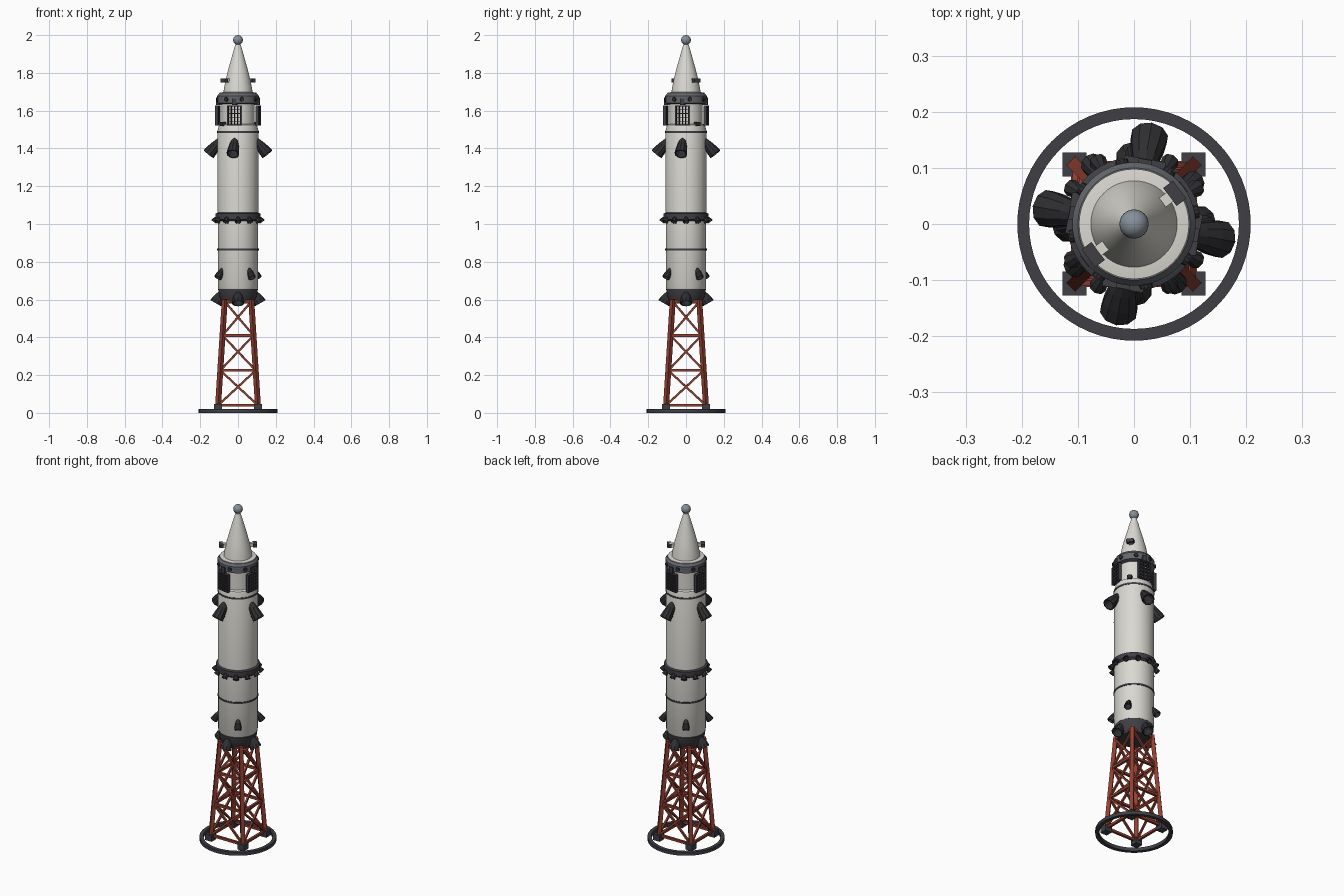
import bpy, bmesh
from math import radians, pi, cos, sin
from mathutils import Matrix, Vector

cube = bpy.data.objects.get("Cube")
if cube:
    bpy.data.objects.remove(cube, do_unlink=True)


def material(name, r, g, b):
    m = bpy.data.materials.new(name)
    m.diffuse_color = (r, g, b, 1)
    m.use_nodes = True
    bsdf = m.node_tree.nodes["Principled BSDF"]
    bsdf.inputs["Base Color"].default_value = (r, g, b, 1)
    bsdf.inputs["Roughness"].default_value = 0.7
    return m


WHITE = material("warm white", 0.70, 0.69, 0.64)
DARK = material("dark slate", 0.05, 0.05, 0.06)
BLACK = material("soot black", 0.028, 0.028, 0.032)
GREY = material("collar grey", 0.13, 0.135, 0.15)
STEEL = material("blue steel", 0.24, 0.28, 0.32)
RED = material("oxide red", 0.28, 0.05, 0.03)


def finish(name, bm, mat, smooth=False):
    bmesh.ops.recalc_face_normals(bm, faces=bm.faces)
    mesh = bpy.data.meshes.new(name)
    bm.to_mesh(mesh)
    bm.free()
    mesh.materials.append(mat)
    obj = bpy.data.objects.new(name, mesh)
    bpy.context.collection.objects.link(obj)
    if smooth:
        bpy.ops.object.select_all(action='DESELECT')
        obj.select_set(True)
        bpy.context.view_layer.objects.active = obj
        bpy.ops.object.shade_smooth_by_angle(angle=radians(30))
    return obj


def lathe(bm, profile, sides, matrix=Matrix(), closed=False):
    """Revolve (radius, height) points; open profiles are capped at both ends."""
    rings = []
    for r, z in profile:
        rings.append([bm.verts.new(matrix @ Vector((r * cos(2 * pi * i / sides), r * sin(2 * pi * i / sides), z)))
                      for i in range(sides)])
    pairs = list(zip(rings, rings[1:]))
    if closed:
        pairs.append((rings[-1], rings[0]))
    for a, b in pairs:
        for i in range(sides):
            j = (i + 1) % sides
            bm.faces.new((a[i], a[j], b[j], b[i]))
    if not closed:
        bm.faces.new(rings[0])
        bm.faces.new(rings[-1])


def turned(name, profile, mat, sides=48, closed=False):
    bm = bmesh.new()
    lathe(bm, profile, sides, closed=closed)
    return finish(name, bm, mat, True)


def polar(angle, radius, z):
    return Matrix.Rotation(radians(angle), 4, 'Z') @ Matrix.Translation((radius, 0, z))


def box(bm, matrix, size):
    bmesh.ops.create_cube(bm, size=1, matrix=matrix @ Matrix.Diagonal((*size, 1)))


def beam(bm, a, b, thick):
    a, b = Vector(a), Vector(b)
    turn = (b - a).to_track_quat('Z', 'Y').to_matrix().to_4x4()
    box(bm, Matrix.Translation((a + b) / 2) @ turn, (thick, thick, (b - a).length))


def nozzles(name, angles, radius, z, tilt, length, mouth, sides=10):
    """Faceted hollow bells leaning outward and down."""
    bell = [(0.35, 0.05), (0.45, 0), (0.72, -0.35), (0.92, -0.7), (1, -1), (0.85, -1), (0.3, -0.4)]
    bm = bmesh.new()
    for a in angles:
        m = polar(a, radius, z) @ Matrix.Rotation(radians(-tilt), 4, 'Y')
        lathe(bm, [(r * mouth, h * length) for r, h in bell], sides, m)
    return finish(name, bm, BLACK)


FIN = [-10 + 90 * k for k in range(4)]
DIAGONAL = [35 + 90 * k for k in range(4)]

# Stages
turned("lower_stage", [(0.1, 0.65), (0.107, 0.665), (0.107, 1.03)], WHITE)
turned("upper_stage", [(0.108, 1.04), (0.108, 1.495), (0.1, 1.525), (0.088, 1.53)], WHITE)
turned("capsule_body", [(0.088, 1.52), (0.088, 1.65)], WHITE)
turned("collar", [(0.09, 1.635), (0.11, 1.64), (0.11, 1.678), (0.1, 1.692)], GREY)
turned("collar_top", [(0.098, 1.688), (0.098, 1.695), (0.078, 1.698)], WHITE)
turned("nose_cone", [(0.078, 1.69), (0.074, 1.72), (0.064, 1.77), (0.051, 1.82), (0.037, 1.87),
                     (0.023, 1.92), (0.014, 1.95)], WHITE)
turned("base_skirt", [(0.082, 0.58), (0.1, 0.615), (0.105, 0.655), (0.1, 0.66)], DARK)
turned("thruster_ring", [(0.108, 1.015), (0.119, 1.025), (0.119, 1.055), (0.108, 1.06)], DARK)
for name, z in (("lower_seam", 0.865), ("upper_seam", 1.488)):
    turned(name, [(0.11, z - 0.005), (0.11, z + 0.005)], DARK)

# Nose ball
bm = bmesh.new()
bmesh.ops.create_uvsphere(bm, u_segments=24, v_segments=14, radius=0.026,
                          matrix=Matrix.Translation((0, 0, 1.974)))
finish("nose_ball", bm, STEEL, True)

# Engines
nozzles("upper_engines", FIN, 0.093, 1.447, 40, 0.1, 0.034)
nozzles("lower_engines", DIAGONAL, 0.1, 0.762, 33, 0.056, 0.021)
nozzles("ring_thrusters", range(0, 360, 30), 0.108, 1.038, 38, 0.034, 0.016, 8)
nozzles("base_engines", range(0, 360, 90), 0.085, 0.638, 30, 0.066, 0.033)

# Lattice fins with their hinges
bm = bmesh.new()
hinges = bmesh.new()
for a in FIN:
    for i in range(5):
        width = 0.006 if i in (0, 4) else 0.003
        box(bm, polar(a, 0.109, 1.575) @ Matrix.Translation((0, (i - 2) * 0.017, 0)), (0.018, width, 0.104))
    for i in range(6):
        height = 0.006 if i in (0, 5) else 0.003
        box(bm, polar(a, 0.109, 1.525 + i * 0.02), (0.018, 0.074, height))
    box(hinges, polar(a, 0.102, 1.648), (0.03, 0.024, 0.034))
finish("lattice_fins", bm, DARK)
finish("fin_hinges", hinges, DARK)

# Collar studs
bm = bmesh.new()
for k in range(8):
    m = polar(11 + 45 * k, 0.11, 1.66) @ Matrix.Rotation(pi / 2, 4, 'Y')
    bmesh.ops.create_cone(bm, cap_ends=True, segments=10, radius1=0.013, radius2=0.011, depth=0.014, matrix=m)
finish("collar_studs", bm, BLACK)

# Nose sensors on short arms, small vents below the capsule
sensors, arms, vents = bmesh.new(), bmesh.new(), bmesh.new()
for a in (37, 217):
    box(sensors, polar(a, 0.091, 1.76), (0.022, 0.04, 0.02))
    box(arms, polar(a, 0.07, 1.76), (0.04, 0.02, 0.02))
    box(vents, polar(a, 0.098, 1.53), (0.026, 0.024, 0.022))
finish("nose_sensors", sensors, DARK)
finish("sensor_arms", arms, WHITE)
finish("capsule_vents", vents, BLACK)

# Lattice launch tower
BOTTOM, TOP = 0.03, 0.6
CORNERS = [(1, 1), (-1, 1), (-1, -1), (1, -1)]


def corner(k, z):
    half = 0.106 + (0.07 - 0.106) * (z - BOTTOM) / (TOP - BOTTOM)
    x, y = CORNERS[k % 4]
    return (x * half, y * half, z)


legs, rails, braces, feet = [bmesh.new() for _ in range(4)]
LEVELS = [0.04, 0.225, 0.41, 0.59]
for k in range(4):
    beam(legs, corner(k, BOTTOM), corner(k, TOP), 0.022)
    x, y, _ = corner(k, BOTTOM)
    box(feet, Matrix.Translation((x, y, 0.03)), (0.043, 0.043, 0.036))
    for z in LEVELS:
        beam(rails, corner(k, z), corner(k + 1, z), 0.014)
    for low, high in zip(LEVELS, LEVELS[1:]):
        beam(braces, corner(k, low), corner(k + 1, high), 0.011)
        beam(braces, corner(k + 1, low), corner(k, high), 0.011)
finish("tower_legs", legs, RED)
finish("tower_rails", rails, RED)
finish("tower_braces", braces, RED)
finish("tower_feet", feet, DARK)

# Ground ring
turned("ground_ring", [(0.187, 0), (0.208, 0), (0.208, 0.02), (0.187, 0.02)], DARK, 64, True)
